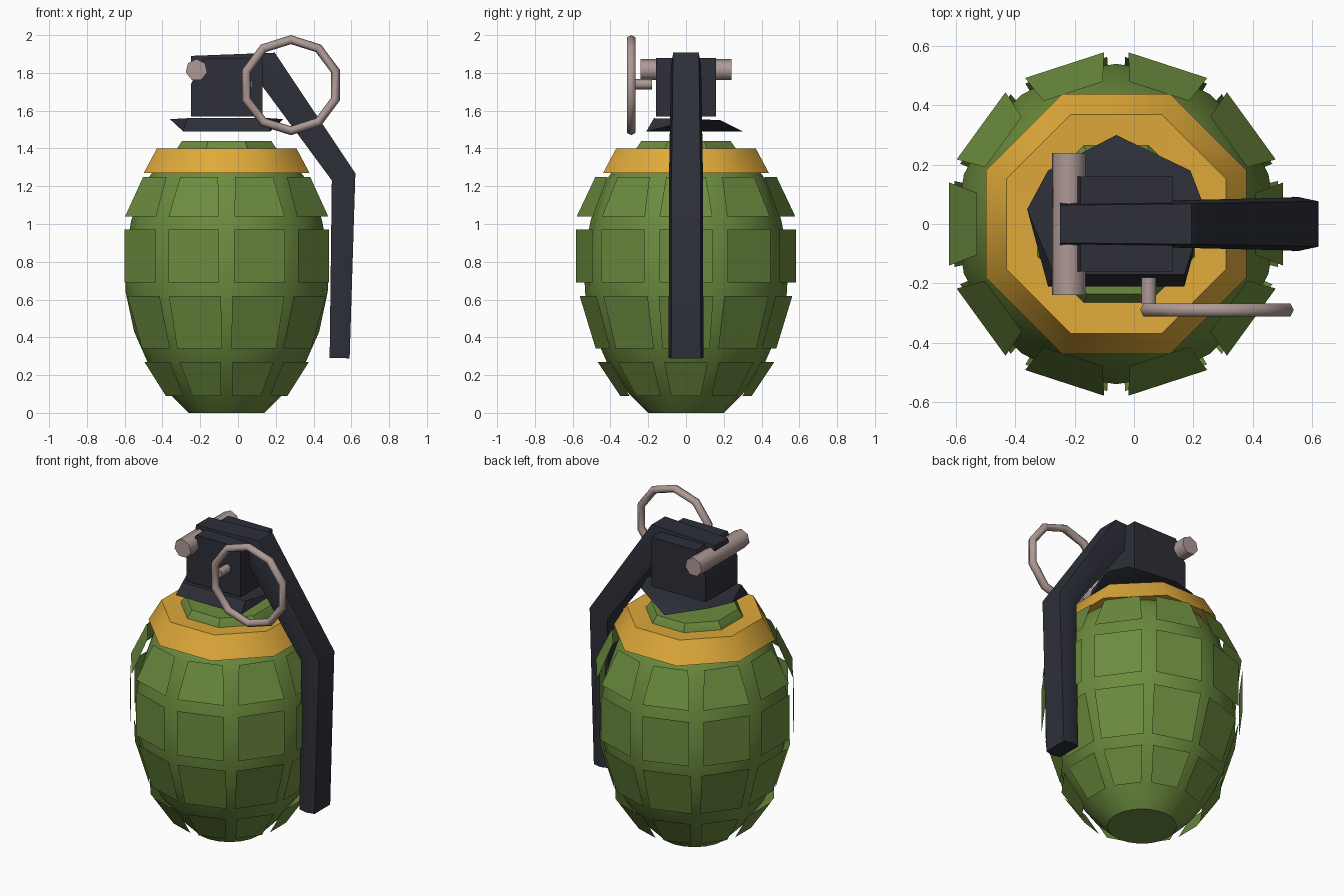
import bpy, bmesh
from math import sin, cos, pi, radians
from mathutils import Vector, Matrix

if "Cube" in bpy.data.objects:
    bpy.data.objects.remove(bpy.data.objects["Cube"], do_unlink=True)

AXIS = -0.06  # x of the body's vertical axis


def material(name, rgb):
    m = bpy.data.materials.new(name)
    m.use_nodes = True
    m.diffuse_color = (*rgb, 1)
    m.node_tree.nodes["Principled BSDF"].inputs["Base Color"].default_value = (*rgb, 1)
    return m


GREEN = material("olive_green", (0.15, 0.26, 0.048))
YELLOW = material("amber_yellow", (0.74, 0.40, 0.042))
DARK = material("gunmetal", (0.026, 0.028, 0.04))
STEEL = material("dull_steel", (0.42, 0.32, 0.30))


def finish(bm, name, mat, angle=35):
    me = bpy.data.meshes.new(name)
    bm.to_mesh(me)
    bm.free()
    me.materials.append(mat)
    ob = bpy.data.objects.new(name, me)
    bpy.context.collection.objects.link(ob)
    bpy.ops.object.select_all(action='DESELECT')
    ob.select_set(True)
    bpy.context.view_layer.objects.active = ob
    bpy.ops.object.shade_smooth_by_angle(angle=radians(angle))


def bridge(bm, rings, closed=False):
    """Skin a list of equal point rings; cap the ends unless closed."""
    loops = [[bm.verts.new(p) for p in ring] for ring in rings]
    pairs = list(zip(loops, loops[1:]))
    if closed:
        pairs.append((loops[-1], loops[0]))
    for a, b in pairs:
        for i in range(len(a)):
            j = (i + 1) % len(a)
            bm.faces.new((a[i], a[j], b[j], b[i]))
    if not closed:
        bm.faces.new(loops[0])
        bm.faces.new(loops[-1])
    bmesh.ops.recalc_face_normals(bm, faces=bm.faces)


def lathe(name, mat, profile, sides, turn=0.0, closed=False, angle=35):
    bm = bmesh.new()
    steps = [turn + 2 * pi * i / sides for i in range(sides)]
    bridge(bm, [[(AXIS + r * cos(t), r * sin(t), z) for t in steps] for r, z in profile], closed)
    finish(bm, name, mat, angle)


def hull(name, mat, points):
    bm = bmesh.new()
    for p in points:
        bm.verts.new(p)
    res = bmesh.ops.convex_hull(bm, input=bm.verts)
    loose = [v for v in res["geom_interior"] if isinstance(v, bmesh.types.BMVert)]
    bmesh.ops.delete(bm, geom=loose, context='VERTS')
    bmesh.ops.recalc_face_normals(bm, faces=bm.faces)
    finish(bm, name, mat)


def rod(name, mat, center, radius, length, sides):
    """Rod lying along y."""
    bm = bmesh.new()
    bmesh.ops.create_cone(bm, cap_ends=True, segments=sides, radius1=radius, radius2=radius,
                          depth=length, matrix=Matrix.Translation(center) @ Matrix.Rotation(pi / 2, 4, 'X'))
    finish(bm, name, mat, 65)


# Egg-shaped body with an octagonal neck and amber band
lathe("body", GREEN, [(0.20, 0), (0.30, 0.1), (0.415, 0.26), (0.49, 0.43), (0.535, 0.64),
                      (0.54, 0.82), (0.505, 1.02), (0.445, 1.2), (0.36, 1.32), (0.25, 1.36)], 20)
lathe("neck", GREEN, [(0.30, 1.35), (0.285, 1.40), (0.255, 1.44)], 8, pi / 8)
lathe("shoulder_band", YELLOW, [(0.475, 1.27), (0.40, 1.4), (0.275, 1.395), (0.36, 1.28)],
      8, pi / 8, closed=True, angle=50)

# Thin raised plates: z, distance and half width at the bottom, then at the top
rows = {"lowest": ((0.09, 0.34, 0.08), (0.27, 0.455, 0.115)),
        "lower": ((0.34, 0.462, 0.125), (0.62, 0.545, 0.145)),
        "upper": ((0.69, 0.567, 0.14), (0.97, 0.567, 0.14)),
        "highest": ((1.04, 0.563, 0.14), (1.25, 0.47, 0.105))}
for label, ((zb, rb, wb), (zt, rt, wt)) in rows.items():
    bm = bmesh.new()
    for k in range(10):
        turn = Matrix.Translation((AXIS, 0, 0)) @ Matrix.Rotation(2 * pi * k / 10, 4, 'Z')
        quad = [(rb, -wb, zb), (rb, wb, zb), (rt, wt, zt), (rt, -wt, zt)]
        bm.faces.new([bm.verts.new(turn @ Vector(p)) for p in quad])
    finish(bm, label + "_plates", GREEN)

# Collar and fuse head
hull("collar", DARK, [(-0.29, -0.21, 1.49), (0.17, -0.21, 1.49), (-0.06, 0.30, 1.49),
                      (-0.36, 0.05, 1.555), (0.24, 0.05, 1.555), (-0.29, 0.18, 1.55),
                      (0.19, 0.18, 1.55), (-0.27, -0.17, 1.56), (0.17, -0.17, 1.56)])
side = [(-0.25, 1.57), (0.13, 1.57), (0.13, 1.88), (-0.18, 1.88), (-0.25, 1.74)]
hull("fuse_head", DARK, [(x, y, z) for x, z in side for y in (-0.16, 0.16)])

# Safety lever: six-sided section swept along a bent path, thickest at the top bend
path = [Vector(p) for p in ((-0.25, 0, 1.84), (0.153, 0, 1.83), (0.559, 0, 1.25), (0.538, 0, 0.29))]
half_thickness = (0.05, 0.078, 0.062, 0.053)
half_width = (0.075, 0.08, 0.09, 0.092)
bm = bmesh.new()
rings = []
for i, p in enumerate(path):
    d_in = (p - path[max(i - 1, 0)]).normalized()
    d_out = (path[min(i + 1, len(path) - 1)] - p).normalized()
    d = (d_in + d_out).normalized()
    normal = Vector((-d.z, 0, d.x)) / d.dot(d_out if d_out.length else d_in)
    section = [(-1, 0), (-0.85, 1), (0.85, 1), (1, 0), (0.85, -1), (-0.85, -1)]
    rings.append([p + Vector((0, y * half_width[i], 0)) + normal * h * half_thickness[i]
                  for y, h in section])
bridge(bm, rings)
finish(bm, "safety_lever", DARK, 40)

# Hinge pin, pull ring and its stub
rod("hinge_pin", STEEL, (-0.22, 0, 1.815), 0.058, 0.48, 7)
rod("ring_stub", STEEL, (0.05, -0.225, 1.74), 0.028, 0.09, 6)
bm = bmesh.new()
rings = []
for i in range(10):
    t = 2 * pi * i / 10 + pi / 2
    rings.append([(0.28 + (0.248 + 0.024 * cos(a)) * cos(t), -0.29 + 0.026 * sin(a),
                   1.735 + (0.241 + 0.024 * cos(a)) * sin(t))
                  for a in (2 * pi * j / 6 for j in range(6))])
bridge(bm, rings, closed=True)
finish(bm, "pull_ring", STEEL, 65)
